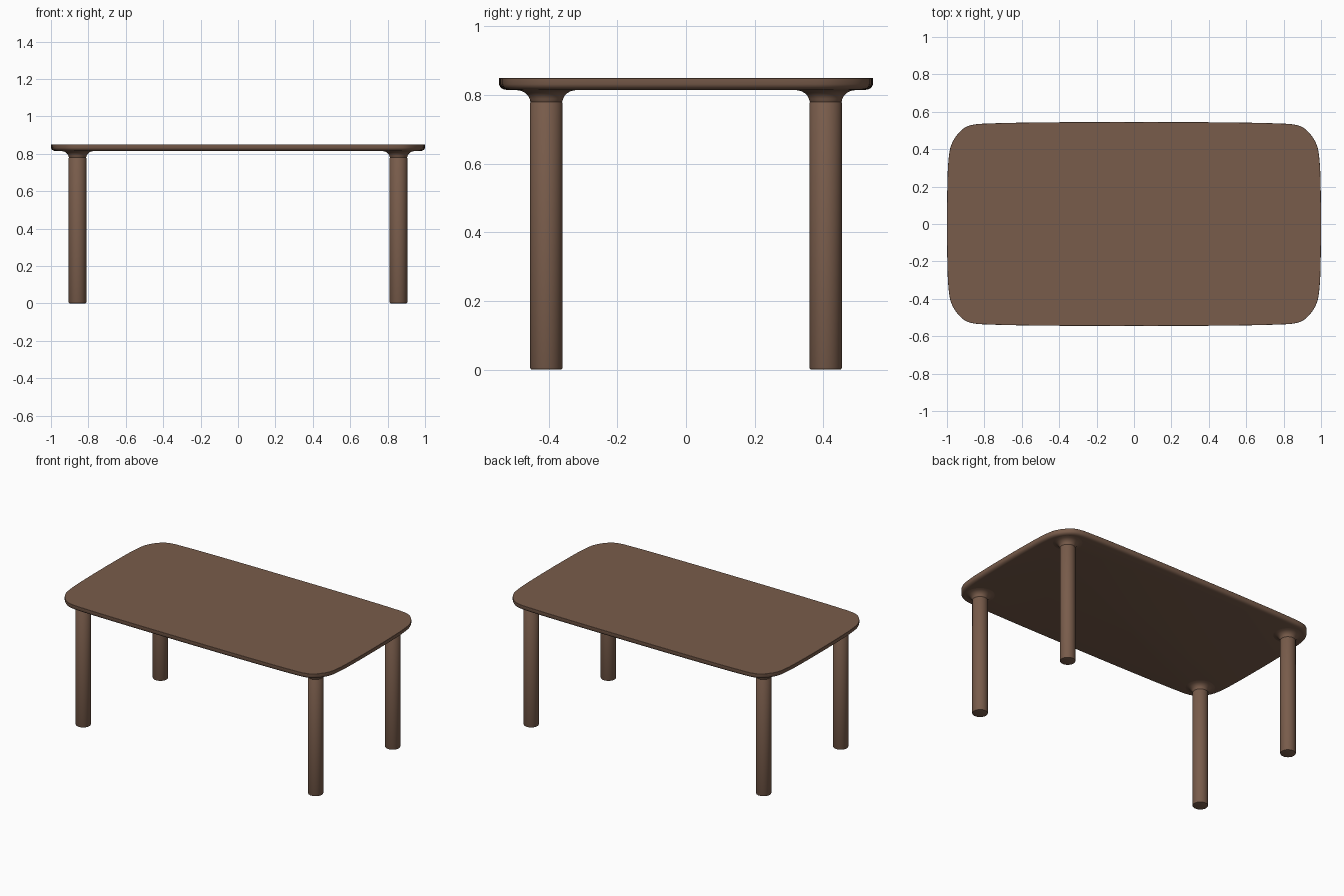
import bpy, bmesh, math
from mathutils import Vector

if "Cube" in bpy.data.objects:
    bpy.data.objects.remove(bpy.data.objects["Cube"])

wood = bpy.data.materials.new("brown_wood")
wood.diffuse_color = (0.19, 0.107, 0.07, 1)
wood.use_nodes = True
wood.node_tree.nodes["Principled BSDF"].inputs["Base Color"].default_value = wood.diffuse_color


def make_object(name, bm, angle=40):
    bmesh.ops.recalc_face_normals(bm, faces=bm.faces)
    me = bpy.data.meshes.new(name)
    bm.to_mesh(me)
    bm.free()
    ob = bpy.data.objects.new(name, me)
    bpy.context.collection.objects.link(ob)
    me.materials.append(wood)
    bpy.ops.object.select_all(action='DESELECT')
    ob.select_set(True)
    bpy.context.view_layer.objects.active = ob
    bpy.ops.object.shade_smooth_by_angle(angle=math.radians(angle))
    return ob


def loft(name, rings, angle=40):
    """Skin a stack of closed rings and cap both ends."""
    bm = bmesh.new()
    loops = [[bm.verts.new(p) for p in ring] for ring in rings]
    n = len(loops[0])
    for a, b in zip(loops, loops[1:]):
        for i in range(n):
            j = (i + 1) % n
            bm.faces.new((a[i], a[j], b[j], b[i]))
    bm.faces.new(loops[0][::-1])
    bm.faces.new(loops[-1])
    return make_object(name, bm, angle)


def lathe(name, cx, cy, profile, n=40):
    rings = [[(cx + r * math.cos(2 * math.pi * i / n), cy + r * math.sin(2 * math.pi * i / n), z)
              for i in range(n)] for r, z in profile]
    return loft(name, rings)


def smooth_closed(pts, steps=5):
    """Catmull-Rom curve (centripetal) through a closed list of points."""
    out, n = [], len(pts)
    for i in range(n):
        p = [Vector(pts[(i + k) % n]) for k in (-1, 0, 1, 2)]
        t = [0]
        for a, b in zip(p, p[1:]):
            t.append(t[-1] + (b - a).length ** 0.5)
        for s in range(steps):
            u = t[1] + (t[2] - t[1]) * s / steps
            q, lv = p[:], 1
            while len(q) > 1:
                if lv < 3:
                    spans = [(t[k], t[k + lv]) for k in range(len(q) - 1)]
                    if lv == 2:
                        spans = [(t[0], t[2]), (t[1], t[3])]
                else:
                    spans = [(t[1], t[2])]
                q = [q[k].lerp(q[k + 1], (u - a) / (b - a)) for k, (a, b) in enumerate(spans)]
                lv += 1
            out.append(q[0])
    return out


# Table top: softly bulging rounded rectangle, crisp upper edge, rounded lower edge
quarter = [(1, 0), (0.998, 0.2), (0.992, 0.34), (0.978, 0.42), (0.947, 0.475),
           (0.905, 0.515), (0.86, 0.531), (0.76, 0.538), (0.4, 0.544), (0, 0.545)]
outline = quarter[:-1]
outline += [(-x, y) for x, y in quarter[:0:-1]]
outline += [(-x, -y) for x, y in quarter[:-1]]
outline += [(x, -y) for x, y in quarter[:0:-1]]
outline = smooth_closed(outline)
n = len(outline)
normals = []
for i in range(n):
    d = (outline[(i + 1) % n] - outline[i - 1]).normalized()
    normals.append(Vector((d.y, -d.x)))
edge = [(0.024, 0.815), (0.015, 0.8165), (0.008, 0.820), (0.003, 0.825),
        (0.0, 0.832), (0.0, 0.849), (0.001, 0.85)]
loft("table_top", [[(*(p - m * inset), z) for p, m in zip(outline, normals)] for inset, z in edge], 35)

# Legs with flared collars under the top
leg = [(0.042, 0), (0.0455, 0.0015), (0.047, 0.005), (0.047, 0.778), (0.0455, 0.78)]
collar = [(0.0455, 0.78), (0.047, 0.782), (0.0485, 0.789), (0.053, 0.798),
          (0.061, 0.806), (0.072, 0.812), (0.09, 0.8155)]
for sy, fb in ((-1, "front"), (1, "back")):
    for sx, lr in ((-1, "left"), (1, "right")):
        lathe(f"{fb}_{lr}_leg", sx * 0.858, sy * 0.407, leg)
        lathe(f"{fb}_{lr}_collar", sx * 0.858, sy * 0.407, collar)
